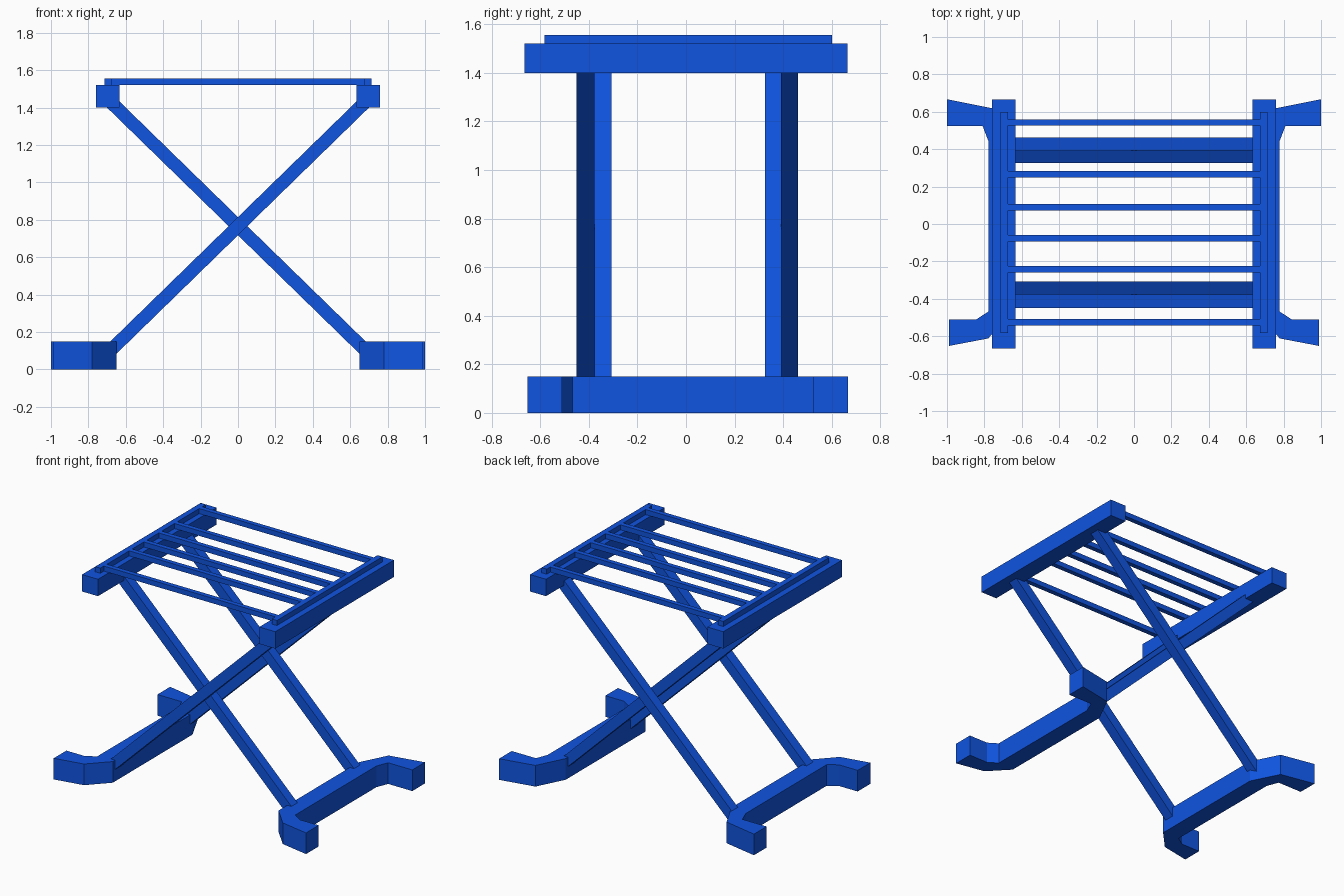
import bpy, bmesh, math
from mathutils import Matrix

if "Cube" in bpy.data.objects:
    bpy.data.objects.remove(bpy.data.objects["Cube"])

blue = bpy.data.materials.new("blue_paint")
blue.diffuse_color = (0.005, 0.09, 0.75, 1)
blue.use_nodes = True
blue.node_tree.nodes["Principled BSDF"].inputs["Base Color"].default_value = blue.diffuse_color


def finish(name, bm):
    bmesh.ops.recalc_face_normals(bm, faces=bm.faces)
    mesh = bpy.data.meshes.new(name)
    bm.to_mesh(mesh)
    bm.free()
    mesh.materials.append(blue)
    obj = bpy.data.objects.new(name, mesh)
    bpy.context.collection.objects.link(obj)
    return obj


def box(name, x, y, z, tilt=0.0):
    """Box from (min, max) ranges, optionally tilted about its own y axis."""
    bm = bmesh.new()
    bmesh.ops.create_cube(bm, size=1)
    size = [r[1] - r[0] for r in (x, y, z)]
    centre = [(r[0] + r[1]) / 2 for r in (x, y, z)]
    bmesh.ops.transform(bm, verts=bm.verts, matrix=Matrix.Translation(centre)
                        @ Matrix.Rotation(tilt, 4, 'Y') @ Matrix.Diagonal((*size, 1)))
    return finish(name, bm)


def foot(name, side):
    """Flat outline with splayed ends, extruded upward."""
    outline = [(0.65, -0.475), (0.78, -0.612), (0.99, -0.652), (0.99, -0.51),
               (0.843, -0.51), (0.777, -0.467), (0.777, 0.44), (0.81, 0.525),
               (1.0, 0.525), (1.0, 0.667), (0.75, 0.617), (0.65, 0.42)]
    bm = bmesh.new()
    face = bm.faces.new([bm.verts.new((side * x, y, 0)) for x, y in outline])
    ext = bmesh.ops.extrude_face_region(bm, geom=[face], use_keep_orig=True)
    top = [v for v in ext["geom"] if isinstance(v, bmesh.types.BMVert)]
    bmesh.ops.translate(bm, verts=top, vec=(0, 0, 0.15))
    return finish(name, bm)


# Feet, top rails and the thin strips on the rails
for label, s in (("left", -1), ("right", 1)):
    foot(label + "_foot", s)
    box(label + "_top_rail", sorted((s * 0.633, s * 0.758)), (-0.665, 0.665), (1.4, 1.52))
    box(label + "_strip", sorted((s * 0.673, s * 0.713)), (-0.582, 0.6), (1.52, 1.556))

# Crossed legs, one pair at the front and one at the back
half = math.hypot(1.39, 1.355) / 2
angle = math.atan2(1.355, 1.39)
for name, y, s in (("front_leg_rising_right", (-0.45, -0.376), 1),
                   ("front_leg_rising_left", (-0.376, -0.307), -1),
                   ("back_leg_rising_left", (0.326, 0.394), -1),
                   ("back_leg_rising_right", (0.392, 0.462), 1)):
    box(name, (-half, half), y, (0.766 - 0.035, 0.766 + 0.035), -s * angle)

# Slats across the top
for i, y in enumerate((-0.525, -0.242, -0.077, 0.09, 0.266, 0.543)):
    box(f"slat_{i + 1}", (-0.673, 0.673), (y - 0.017, y + 0.017), (1.52, 1.556))
